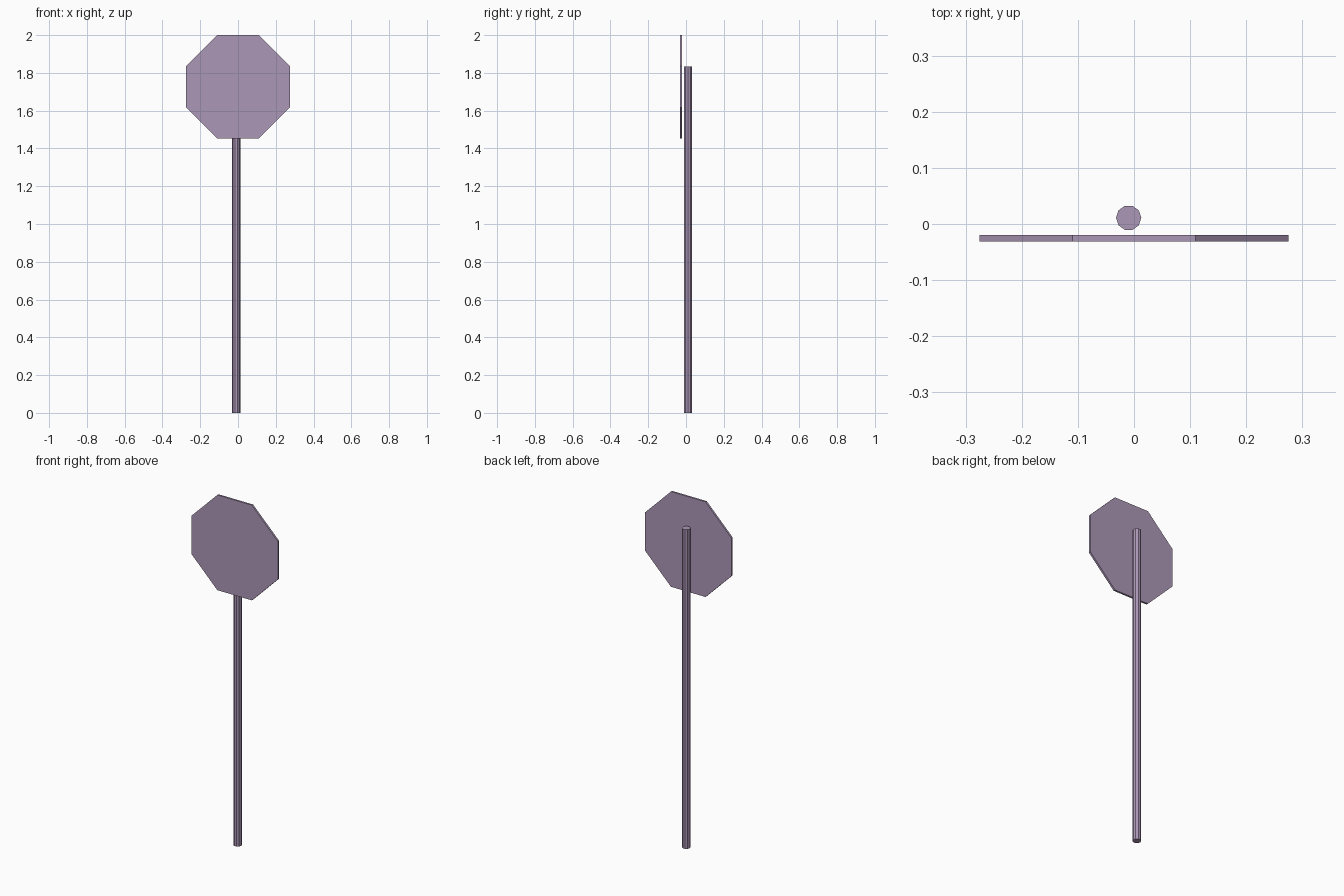
import bpy, bmesh, math

if "Cube" in bpy.data.objects:
    bpy.data.objects.remove(bpy.data.objects["Cube"])

# Muted purple paint
paint = bpy.data.materials.new("muted_purple")
paint.diffuse_color = (0.41, 0.31, 0.47, 1)
paint.use_nodes = True
paint.node_tree.nodes["Principled BSDF"].inputs["Base Color"].default_value = paint.diffuse_color


def prism(name, profile, direction):
    """Extrude a closed profile of 3D points along a direction."""
    bm = bmesh.new()
    face = bm.faces.new([bm.verts.new(p) for p in profile])
    result = bmesh.ops.extrude_face_region(bm, geom=[face], use_keep_orig=True)
    moved = [g for g in result["geom"] if isinstance(g, bmesh.types.BMVert)]
    bmesh.ops.translate(bm, verts=moved, vec=direction)
    bmesh.ops.recalc_face_normals(bm, faces=bm.faces)
    mesh = bpy.data.meshes.new(name)
    bm.to_mesh(mesh)
    bm.free()
    mesh.materials.append(paint)
    obj = bpy.data.objects.new(name, mesh)
    bpy.context.collection.objects.link(obj)
    return obj


# Octagonal sign plate, flat edges up and to the sides
half, flat, centre_z = 0.275, 0.11, 1.7265
corners = [(half, -flat), (half, flat), (flat, half), (-flat, half),
           (-half, flat), (-half, -flat), (-flat, -half), (flat, -half)]
prism("sign_plate", [(x, -0.031, centre_z + z * 0.2735 / half) for x, z in corners],
      (0, 0.011, 0))

# Ten-sided post, slightly off centre behind the plate
radius, sides = 0.0225, 10
ring = [math.tau * i / sides for i in range(sides)]
prism("post", [(-0.0095 + radius * math.cos(a), 0.011 + radius * math.sin(a), 0)
               for a in ring], (0, 0, 1.835))
